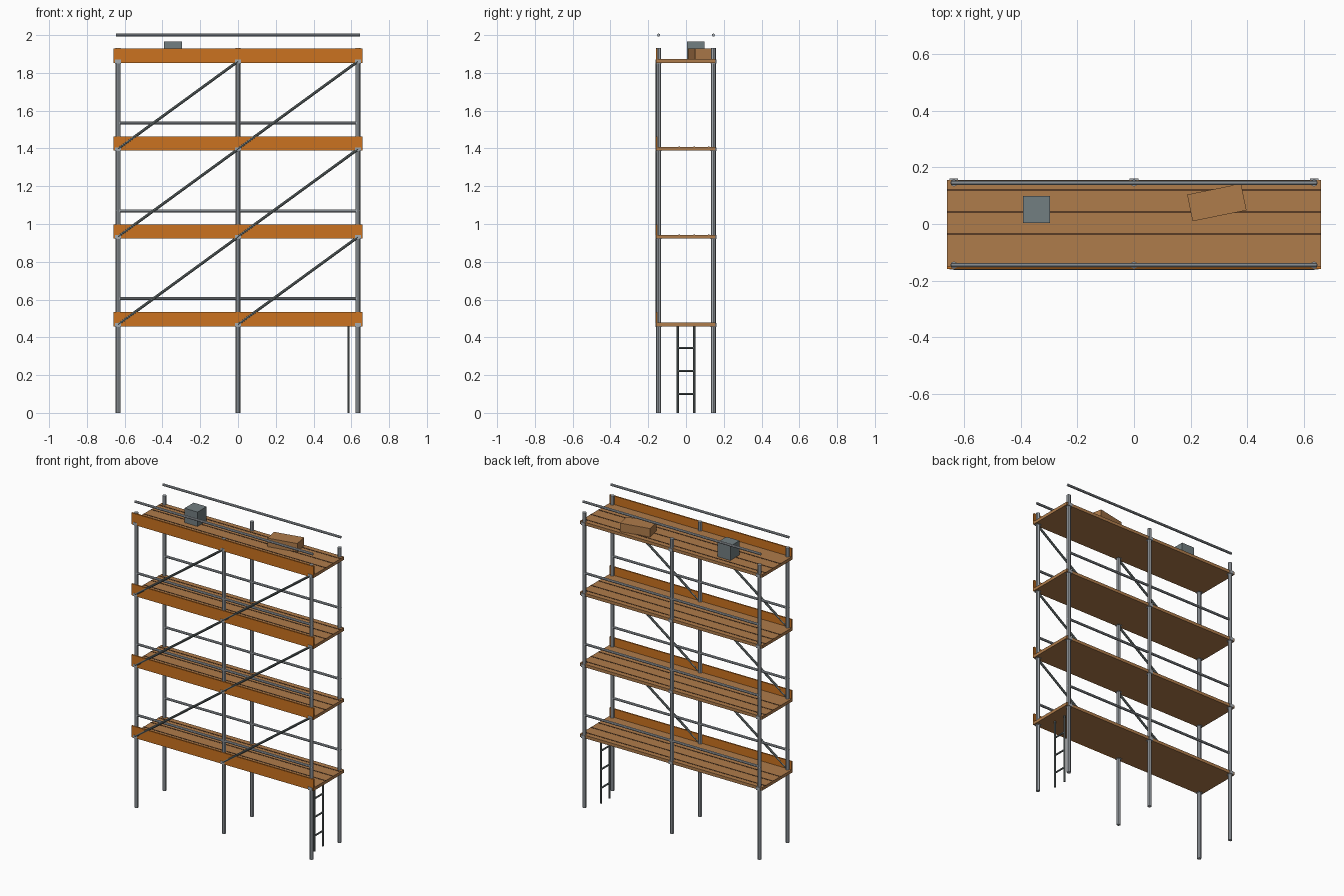
import bpy
from math import radians
from mathutils import Vector

if "Cube" in bpy.data.objects:
    bpy.data.objects.remove(bpy.data.objects["Cube"])


def material(name, rgb):
    mat = bpy.data.materials.new(name)
    mat.use_nodes = True
    color = (*rgb, 1)
    mat.diffuse_color = color
    mat.node_tree.nodes["Principled BSDF"].inputs["Base Color"].default_value = color
    return mat


STEEL = material("galvanised steel", (0.37, 0.40, 0.43))
DARK_STEEL = material("dark steel", (0.15, 0.18, 0.18))
CRATE_GREY = material("crate grey", (0.17, 0.21, 0.22))
WOOD = material("plank wood", (0.43, 0.20, 0.07))
GAP = material("plank gap brown", (0.10, 0.045, 0.018))
ORANGE = material("toe board orange", (0.60, 0.17, 0.014))


def box(name, low, high, mat, turn=0):
    low, high = Vector(low), Vector(high)
    bpy.ops.mesh.primitive_cube_add(size=1, location=(low + high) / 2)
    obj = bpy.context.object
    obj.name = name
    obj.scale = high - low
    obj.rotation_euler.z = turn
    obj.data.materials.append(mat)
    return obj


def tube(name, start, end, radius, mat, sides=8):
    start, end = Vector(start), Vector(end)
    axis = end - start
    bpy.ops.mesh.primitive_cylinder_add(vertices=sides, radius=radius,
                                        depth=axis.length, location=(start + end) / 2)
    obj = bpy.context.object
    obj.name = name
    obj.rotation_euler = axis.to_track_quat("Z", "Y").to_euler()
    obj.data.materials.append(mat)
    return obj


POST_X = (-0.635, 0, 0.635)
POST_Y = 0.145
HALF_X, HALF_Y = 0.66, 0.155
STEP = 0.465
DECKS = [0.458 + STEP * i for i in range(4)]
THICK = 0.02

# Upright posts
for x in POST_X:
    for side in (-1, 1):
        tube("post", (x, side * POST_Y, 0), (x, side * POST_Y, 1.932), 0.0128, STEEL)

for level, z in enumerate(DECKS):
    top = z + THICK
    # Plank deck with dark gaps
    box("deck", (-HALF_X, -HALF_Y, z), (HALF_X, HALF_Y, top), WOOD)
    for i in range(3):
        y = -0.035 + 0.0775 * i
        box("plank_gap", (-HALF_X, y - 0.004, top - 0.001),
            (HALF_X, y + 0.004, top + 0.0015), GAP)
    # Toe board along the front
    box("toe_board", (-HALF_X, -0.159, z), (HALF_X, -0.150, z + 0.075), ORANGE)
    # Guard rails and couplers, front and back
    for side in (-1, 1):
        y = side * POST_Y
        rail_z = z + 0.147
        tube("guard_rail", (-0.645, y, rail_z), (0.645, y, rail_z), 0.008, STEEL)
        for x in POST_X:
            box("coupler", (x - 0.015, y - 0.016, z - 0.002),
                (x + 0.015, y + 0.016, z + 0.018), STEEL)
    # Diagonal braces on the front, one per bay
    if level < 3:
        for left, right in zip(POST_X, POST_X[1:]):
            tube("diagonal_brace", (left, -0.155, z + 0.01),
                 (right, -0.155, z + STEP + 0.008), 0.0075, DARK_STEEL)

# Ladder up to the first deck
for side in (-1, 1):
    tube("ladder_rail", (0.585, side * 0.044, 0), (0.585, side * 0.044, DECKS[0]),
         0.0065, DARK_STEEL)
for i in range(3):
    z = 0.1 + 0.122 * i
    tube("ladder_rung", (0.585, -0.044, z), (0.585, 0.044, z), 0.0055, DARK_STEEL)

# Loads on the top deck
floor = DECKS[-1] + THICK
box("grey_crate", (-0.391, 0.004, floor), (-0.296, 0.099, floor + 0.094), CRATE_GREY)
box("wooden_crate", (0.195, 0.028, floor), (0.389, 0.124, floor + 0.056), WOOD, radians(11.5))
